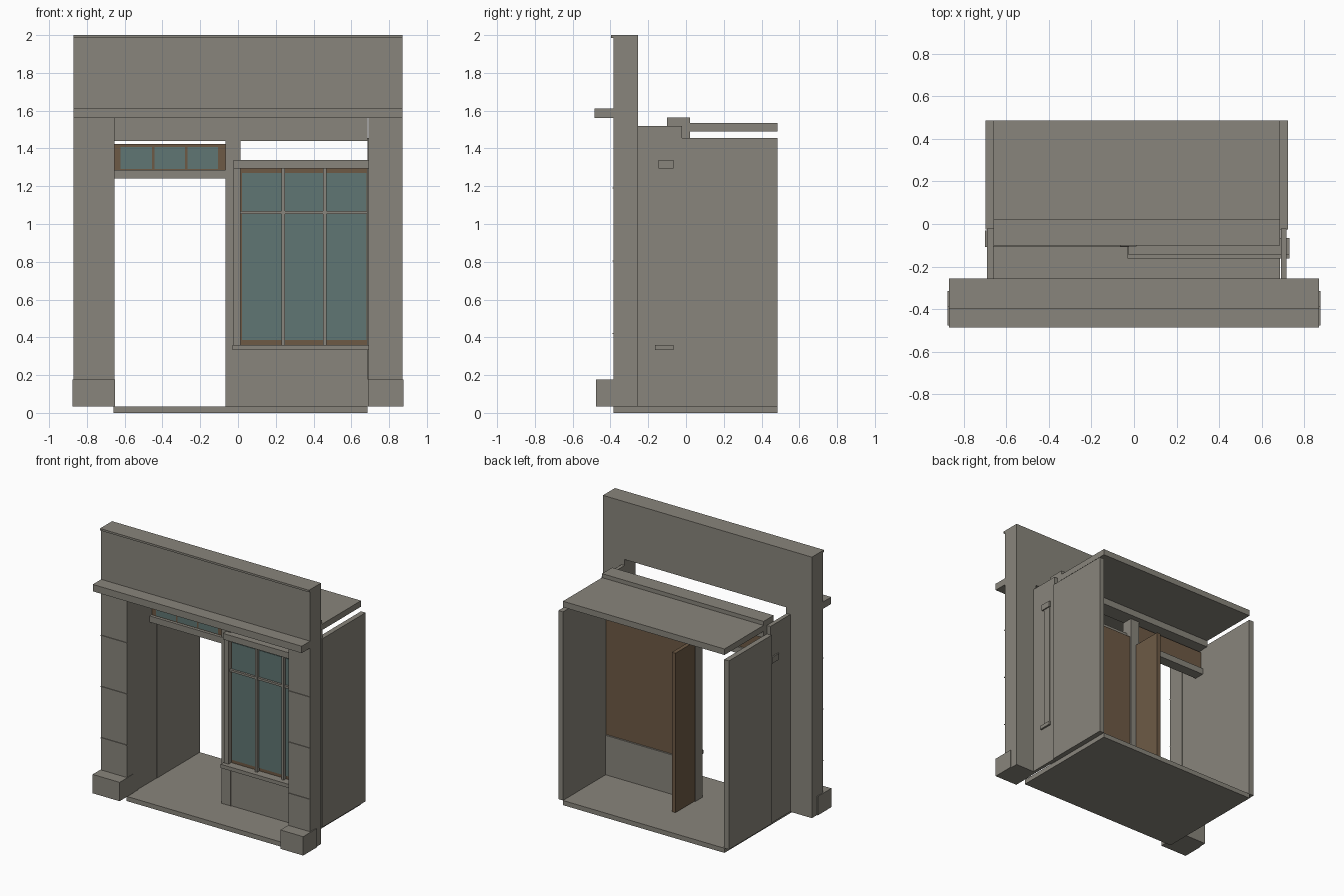
import bpy


def material(name, colour):
    m = bpy.data.materials.new(name)
    m.diffuse_color = (*colour, 1.0)
    return m


STONE = material("warm grey stone", (0.25, 0.235, 0.20))
WOOD = material("brown wood", (0.155, 0.102, 0.06))
GLASS = material("teal glass", (0.115, 0.18, 0.172))


def box(name, x, y, z, mat=STONE):
    """Box from (min, max) ranges on each axis."""
    x0, x1 = x
    y0, y1 = y
    z0, z1 = z
    v = [(a, b, c) for a in (x0, x1) for b in (y0, y1) for c in (z0, z1)]
    f = [(0, 1, 3, 2), (4, 6, 7, 5), (0, 4, 5, 1),
         (2, 3, 7, 6), (0, 2, 6, 4), (1, 5, 7, 3)]
    me = bpy.data.meshes.new(name)
    me.from_pydata(v, [], f)
    me.materials.append(mat)
    ob = bpy.data.objects.new(name, me)
    bpy.context.collection.objects.link(ob)
    return ob


def side_box(name, s, x, y, z):
    """Box on the left (s=-1) or right (s=1) side."""
    box(name, tuple(sorted((s * x[0], s * x[1]))), y, z)


# Floor and ceiling
box("floor", (-0.66, 0.685), (-0.385, 0.485), (0, 0.035))
box("ceiling", (-0.66, 0.685), (0.02, 0.485), (1.49, 1.535))
box("ceiling_beam", (-0.66, 0.685), (-0.10, 0.02), (1.44, 1.565))

# Fascia with cap and cornice ledge
box("fascia", (-0.87, 0.87), (-0.385, -0.255), (1.565, 2.0))
box("fascia_cap", (-0.87, 0.87), (-0.398, -0.385), (1.985, 2.0))
box("cornice", (-0.87, 0.87), (-0.485, -0.385), (1.56, 1.612))

# Pilasters with bases and joint bands
for s, side in ((-1, "left"), (1, "right")):
    inner = 0.655 if s < 0 else 0.69
    side_box(side + "_pilaster", s, (inner, 0.87), (-0.385, -0.255), (0.035, 1.565))
    side_box(side + "_pilaster_base", s, (inner - 0.003, 0.877), (-0.477, -0.315), (0.035, 0.177))
    for i, z in enumerate((0.42, 0.805, 1.19)):
        side_box(f"{side}_joint_band_{i}", s, (inner, 0.872), (-0.39, -0.384), (z - 0.003, z + 0.003))

# Side walls: taller front return, longer back wall
box("left_front_wall", (-0.69, -0.66), (-0.255, -0.02), (0.035, 1.52))
box("right_front_wall", (0.69, 0.716), (-0.255, -0.02), (0.035, 1.52))
box("left_back_wall", (-0.697, -0.657), (-0.025, 0.485), (0.035, 1.455))
box("right_back_wall", (0.685, 0.723), (-0.025, 0.485), (0.035, 1.455))

# Door post, transom bar and open door leaf
box("door_post", (-0.065, 0.012), (-0.105, -0.02), (0.035, 1.44))
box("transom_bar", (-0.70, -0.025), (-0.108, -0.03), (1.24, 1.287))
box("door_leaf", (-0.063, -0.033), (-0.02, 0.215), (0.04, 1.24), WOOD)

# Transom window: wooden panel with three panes
box("transom_frame", (-0.657, -0.065), (-0.085, -0.045), (1.287, 1.423), WOOD)
for i, (a, b) in enumerate(((-0.622, -0.455), (-0.442, -0.28), (-0.268, -0.105))):
    box(f"transom_pane_{i}", (a, b), (-0.089, -0.084), (1.292, 1.407), GLASS)

# Display window: riser, sill, head, jambs, wooden panel
box("stall_riser", (0.012, 0.688), (-0.10, -0.022), (0.035, 0.332))
box("window_sill", (-0.03, 0.73), (-0.163, -0.065), (0.332, 0.36))
box("window_head", (-0.025, 0.73), (-0.145, -0.065), (1.295, 1.34))
box("left_jamb", (-0.025, 0.014), (-0.132, -0.07), (0.36, 1.295))
box("right_jamb", (0.684, 0.722), (-0.132, -0.07), (0.36, 1.295))
box("window_panel", (0.012, 0.688), (-0.10, -0.03), (0.335, 1.297), WOOD)

# Display glass, two mullions and a glazing rail
for i, (a, b) in enumerate(((0.022, 0.24), (0.24, 0.46), (0.46, 0.68))):
    box(f"window_pane_{i}", (a, b), (-0.105, -0.099), (0.385, 1.27), GLASS)
for i, x in enumerate((0.24, 0.46)):
    box(f"mullion_{i}", (x - 0.009, x + 0.009), (-0.128, -0.10), (0.36, 1.295))
box("glazing_rail", (0.012, 0.688), (-0.122, -0.10), (1.054, 1.07))
